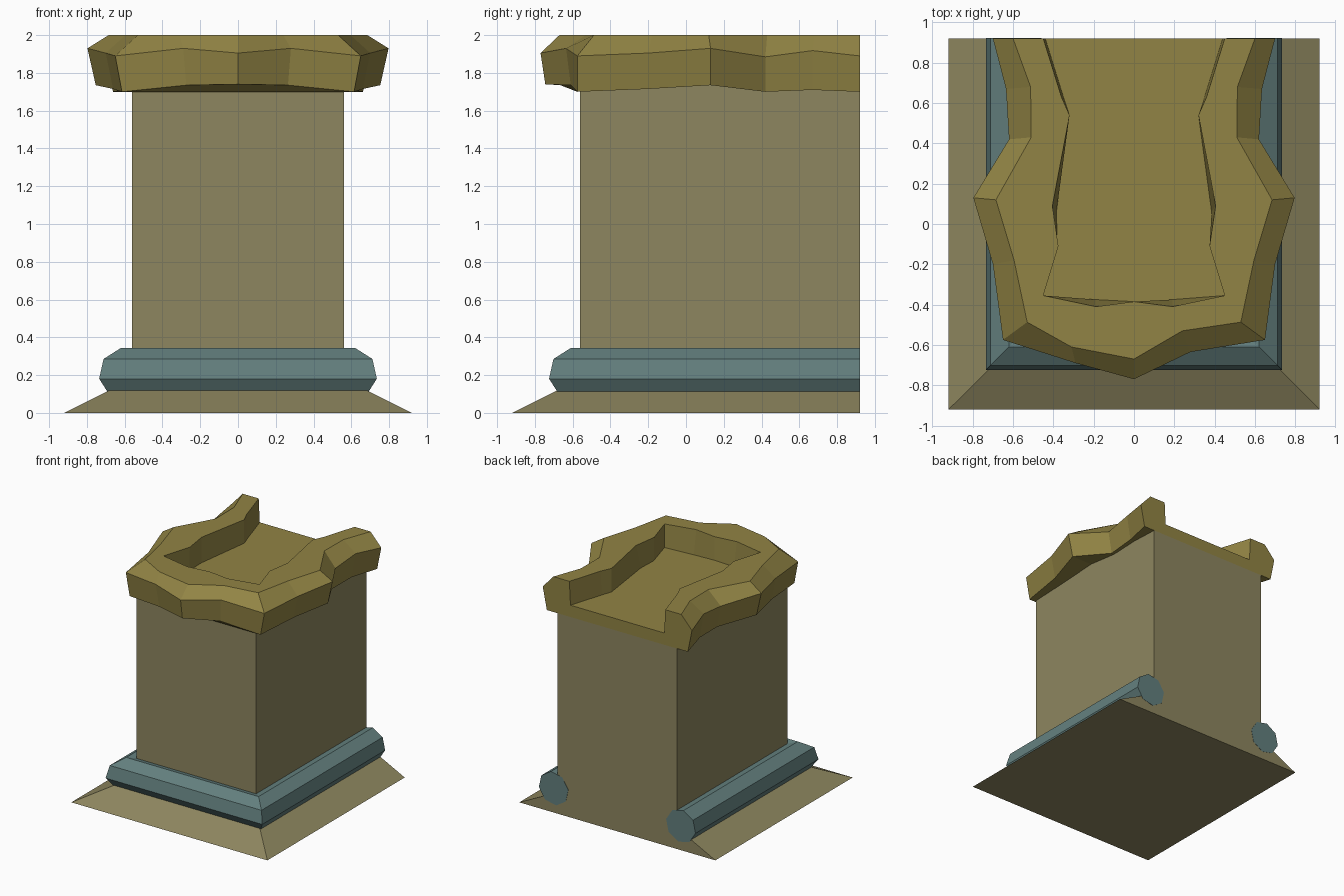
import bpy
from math import cos, sin, radians

default = bpy.data.objects.get("Cube")
if default:
    bpy.data.objects.remove(default, do_unlink=True)

BACK = 0.92


def material(name, rgb):
    mat = bpy.data.materials.new(name)
    mat.use_nodes = True
    mat.diffuse_color = (*rgb, 1)
    mat.node_tree.nodes["Principled BSDF"].inputs["Base Color"].default_value = (*rgb, 1)
    return mat


stone = material("khaki stone", (0.27, 0.24, 0.115))
gold = material("olive gold", (0.285, 0.23, 0.058))
teal = material("muted teal", (0.125, 0.215, 0.21))


def build(name, verts, faces, mat):
    mesh = bpy.data.meshes.new(name)
    mesh.from_pydata(verts, [], faces)
    mesh.materials.append(mat)
    obj = bpy.data.objects.new(name, mesh)
    bpy.context.collection.objects.link(obj)
    # make every face point outward
    bpy.context.view_layer.objects.active = obj
    obj.select_set(True)
    bpy.ops.object.mode_set(mode='EDIT')
    bpy.ops.mesh.select_all(action='SELECT')
    bpy.ops.mesh.normals_make_consistent(inside=False)
    bpy.ops.object.mode_set(mode='OBJECT')
    obj.select_set(False)
    return obj


def bridge(rows, size, closed):
    """Quads between consecutive rows of equal size."""
    last = size if closed else size - 1
    return [(r * size + k, r * size + (k + 1) % size,
             (r + 1) * size + (k + 1) % size, (r + 1) * size + k)
            for r in range(rows - 1) for k in range(last)]


# Pillar with a flared foot, flat at the back
levels = [(0.92, BACK, 0), (0.56, BACK, 0.18), (0.56, BACK, 1.7), (0.56, 0.9, 1.76)]
verts = [p for w, b, z in levels
         for p in ((-w, -w, z), (w, -w, z), (w, b, z), (-w, b, z))]
faces = bridge(len(levels), 4, True) + [(3, 2, 1, 0), (12, 13, 14, 15)]
build("pillar", verts, faces, stone)

# Octagonal roll moulding around three sides, mitred at the corners
SIDES = 8
section = [(0.14 * cos(radians(80 - 45 * k)), 0.205 + 0.14 * sin(radians(80 - 45 * k)))
           for k in range(SIDES)]
verts = []
for side, at_back in ((-1, True), (-1, False), (1, False), (1, True)):
    for d, z in section:
        y = BACK + 0.002 if at_back else -(0.587 + d)
        verts.append((side * (0.597 + d), y, z))
faces = bridge(4, SIDES, True)
faces += [tuple(range(SIDES)), tuple(range(3 * SIDES, 4 * SIDES))]
build("roll_moulding", verts, faces, teal)

# Cap: chunky horseshoe rim around a sunken floor.
# Stations run from front centre to back: outer edge (x, y, z), underside z
outer = [(0, -0.77, 1.905, 1.74), (0.29, -0.69, 1.93, 1.735), (0.65, -0.575, 1.89, 1.7),
         (0.7, -0.2, 1.905, 1.715), (0.797, 0.13, 1.93, 1.735), (0.62, 0.42, 1.885, 1.7),
         (0.635, 0.67, 1.918, 1.71), (0.7, BACK, 1.89, 1.7)]
ridge = [(0, -0.67), (0.31, -0.61), (0.53, -0.487), (0.595, -0.18),
         (0.685, 0.12), (0.51, 0.43), (0.513, 0.68), (0.6, BACK)]
inner = [(0, -0.385), (0.19, -0.41), (0.45, -0.355), (0.375, -0.11),
         (0.405, 0.09), (0.32, 0.54), (0.36, 0.63), (0.45, BACK)]
floor = [(0, -0.385), (0.19, -0.375), (0.45, -0.355), (0.38, -0.11),
         (0.385, 0.06), (0.32, 0.54), (0.35, 0.63), (0.44, BACK)]
TOP, FLOOR = 2.0, 1.8


def station(i, side):
    ox, oy, oz, uz = outer[i]
    rx, ry = ridge[i]
    if i == 1 and side > 0:  # chipped spot on the left front
        ox, oy, rx, ry = 0.28, -0.635, 0.24, -0.53
    under_y = oy + 0.025 if oy < -0.6 else oy
    points = [(ox * 0.945, under_y, uz), (ox, oy, oz), (rx, ry, TOP),
              (*inner[i], TOP), (*floor[i], FLOOR)]
    return [(side * x, y, z) for x, y, z in points]


N = len(outer)
STEP = 5
verts = []
for i in range(N - 1, 0, -1):
    verts += station(i, -1)
for i in range(N):
    verts += station(i, 1)
count = 2 * N - 1
faces = bridge(count, STEP, False)

# close the floor and underside across mirrored stations
for k in (0, STEP - 1):
    for i in range(N - 1):
        a, b, c, d = i, i + 1, count - 2 - i, count - 1 - i
        ring = [a, b, d] if b == c else [a, b, c, d]
        faces.append(tuple(s * STEP + k for s in ring))

# flat back of the cap
end = (count - 1) * STEP
faces.append(tuple(range(STEP)) + tuple(end + k for k in reversed(range(STEP))))
build("rim_cap", verts, faces, gold)
